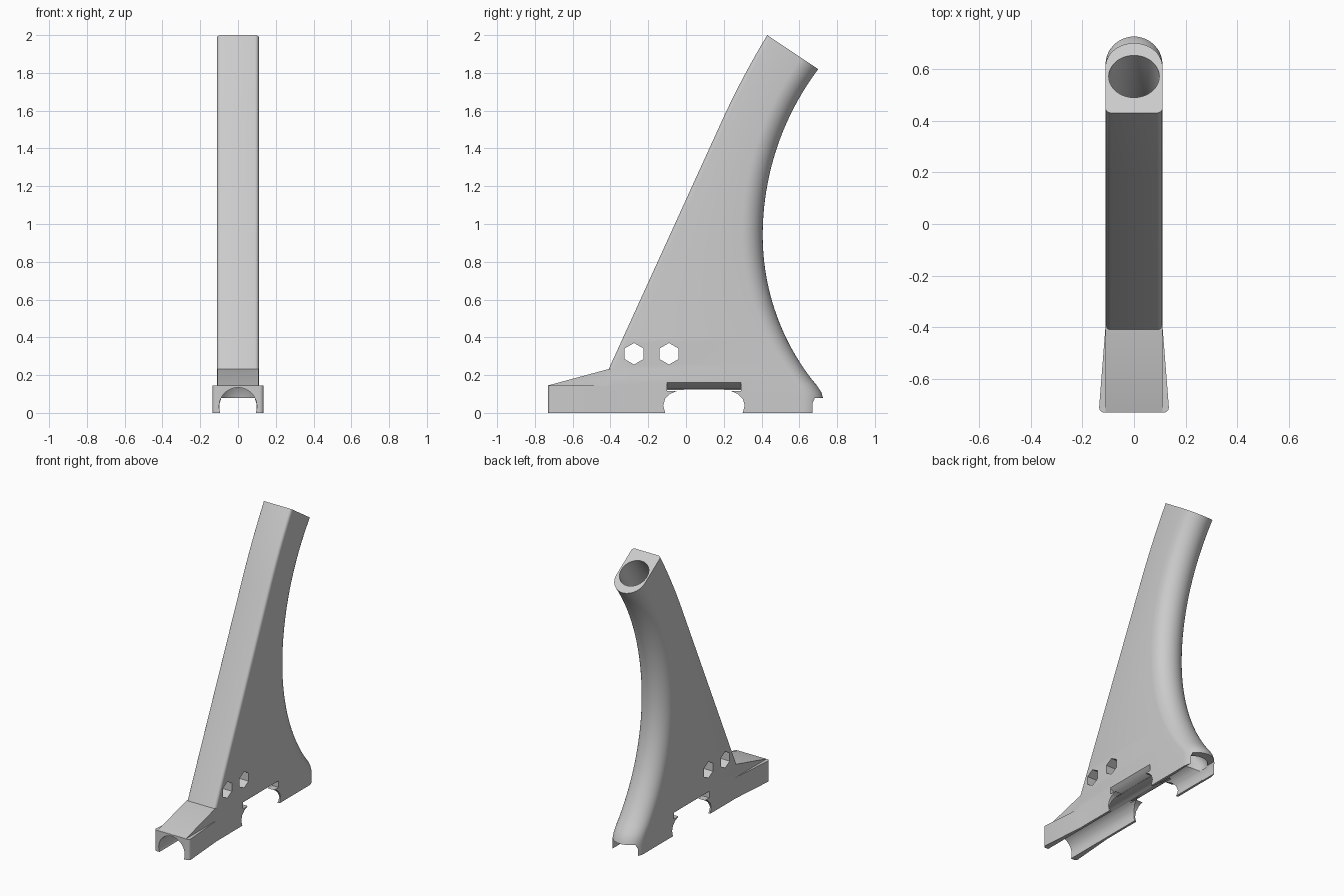
import bpy, bmesh, math
from mathutils import Vector

if "Cube" in bpy.data.objects:
    bpy.data.objects.remove(bpy.data.objects["Cube"])


def finish(name, bm):
    bmesh.ops.recalc_face_normals(bm, faces=bm.faces)
    me = bpy.data.meshes.new(name)
    bm.to_mesh(me)
    bm.free()
    ob = bpy.data.objects.new(name, me)
    bpy.context.collection.objects.link(ob)
    return ob


def loft(name, rings):
    bm = bmesh.new()
    vs = [[bm.verts.new(p) for p in r] for r in rings]
    n = len(vs[0])
    for a, b in zip(vs, vs[1:]):
        for i in range(n):
            j = (i + 1) % n
            bm.faces.new((a[i], a[j], b[j], b[i]))
    bm.faces.new(vs[0])
    bm.faces.new(vs[-1])
    return finish(name, bm)


def side_prism(name, pts, hw):
    # (y, z) outline extruded across x
    return loft(name, [[(x, y, z) for y, z in pts] for x in (-hw, hw)])


def long_prism(name, pts, y0, y1):
    # (x, z) outline extruded along y
    return loft(name, [[(x, y, z) for x, z in pts] for y in (y0, y1)])


def combine(ob, other, op):
    m = ob.modifiers.new(op, 'BOOLEAN')
    m.operation, m.object, m.solver = op, other, 'EXACT'
    bpy.context.view_layer.objects.active = ob
    bpy.ops.object.modifier_apply(modifier=m.name)
    bpy.data.objects.remove(other)


def arc(cx, cy, r, a0, a1, n):
    return [(cx + r * math.cos(math.radians(a0 + (a1 - a0) * i / n)),
             cy + r * math.sin(math.radians(a0 + (a1 - a0) * i / n))) for i in range(n + 1)]


# Matching front and back edge points up the column
def front_y(z):
    return -0.41 + 0.456 * (z - 0.23) + 0.033 * (max(0, z - 1.55) / 0.45) ** 2


levels = [(Vector((0, front_y(z), z)), Vector((0, y, z)))
          for y, z in ((0.727, 0), (0.727, 0.075), (0.716, 0.11), (0.693, 0.145))]
STEPS = 40
for i in range(STEPS + 1):
    s = i / STEPS
    z = 0.185 + 1.635 * s
    r = 1.464 if z > 0.94 else 1.25
    back = 0.406 + r - math.sqrt(r * r - (z - 0.94) ** 2)
    fz = z + 0.18 * s * s
    levels.append((Vector((0, front_y(fz), fz)), Vector((0, back, z))))

# Column: rounded back, small radii on the front corners
W = 0.11
rings = []
for f, b in levels:
    u = (b - f).normalized()
    length = (b - f).length
    sec = (arc(0, length - W, W, 0, 180, 28)
           + arc(-W + 0.02, 0.02, 0.02, 180, 270, 4)
           + arc(W - 0.02, 0.02, 0.02, 270, 360, 4))
    rings.append([f + u * d + Vector((x, 0, 0)) for x, d in sec])
bracket = loft("curved_bracket", rings)

# Flared front foot with rounded corners and the sloping wedge above it
foot_plan = (arc(-0.115, -0.71, 0.02, 180, 270, 4) + arc(0.115, -0.71, 0.02, 270, 360, 4)
             + [(0.109, -0.38), (0.109, -0.3), (-0.109, -0.3), (-0.109, -0.38)])
foot = loft("front_foot", [[(x, y, z) for x, y in foot_plan] for z in (0, 0.145)])
combine(bracket, foot, 'UNION')
wedge = side_prism("foot_wedge", [(-0.728, 0.05), (-0.728, 0.146), (-0.41, 0.232),
                                  (-0.3, 0.232), (-0.3, 0.05)], 0.1095)
combine(bracket, wedge, 'UNION')

# Bore following the back curve, open at the top and into the channel
bore = []
for f, b in levels[1:]:
    u = (f - b).normalized()
    c = b + u * 0.155
    bore.append([c + u * q + Vector((p, 0, 0)) for p, q in arc(0, 0, 0.098, 0, 360, 40)[:-1]])
up = (Vector((0, 0.55, 0.83))) * 0.1
bore.append([p + up for p in bore[-1]])
combine(bracket, loft("bore_cutter", bore), 'DIFFERENCE')

# Round channel along the underside, with a low outlet at the back
channel = arc(0, 0.034, 0.1, -27, 207, 32) + [(-0.089, -0.05), (0.089, -0.05)]
combine(bracket, long_prism("channel_cutter", channel, -0.9, 0.6), 'DIFFERENCE')
outlet = [(-0.097, -0.05), (0.097, -0.05), (0.097, 0.05), (0.088, 0.08), (-0.088, 0.08), (-0.097, 0.05)]
combine(bracket, long_prism("outlet_cutter", outlet, 0.55, 0.85), 'DIFFERENCE')

# Arched side opening
half = [(0.205, -0.05), (0.205, 0.0), (0.216, 0.04), (0.205, 0.075), (0.18, 0.1),
        (0.14, 0.117), (0.09, 0.125)]
arch = [(0.095 + d, z) for d, z in half] + [(0.095 - d, z) for d, z in reversed(half)]
combine(bracket, side_prism("arch_cutter", arch, 0.3), 'DIFFERENCE')

# Strap relief above the arch on both sides
for s in (-1, 1):
    relief = [(s * x, z) for x, z in ((0.05, 0.115), (0.05, 0.126), (0.075, 0.135),
                                      (0.095, 0.148), (0.115, 0.165), (0.115, 0.115))]
    combine(bracket, long_prism("relief_cutter", relief, -0.1, 0.29), 'DIFFERENCE')

# Two hexagonal through holes
for y in (-0.275, -0.09):
    combine(bracket, side_prism("hex_cutter", arc(y, 0.313, 0.057, 30, 330, 5), 0.3), 'DIFFERENCE')

bpy.ops.object.select_all(action='DESELECT')
bracket.select_set(True)
bpy.context.view_layer.objects.active = bracket
bpy.ops.object.shade_smooth_by_angle(angle=math.radians(30))
